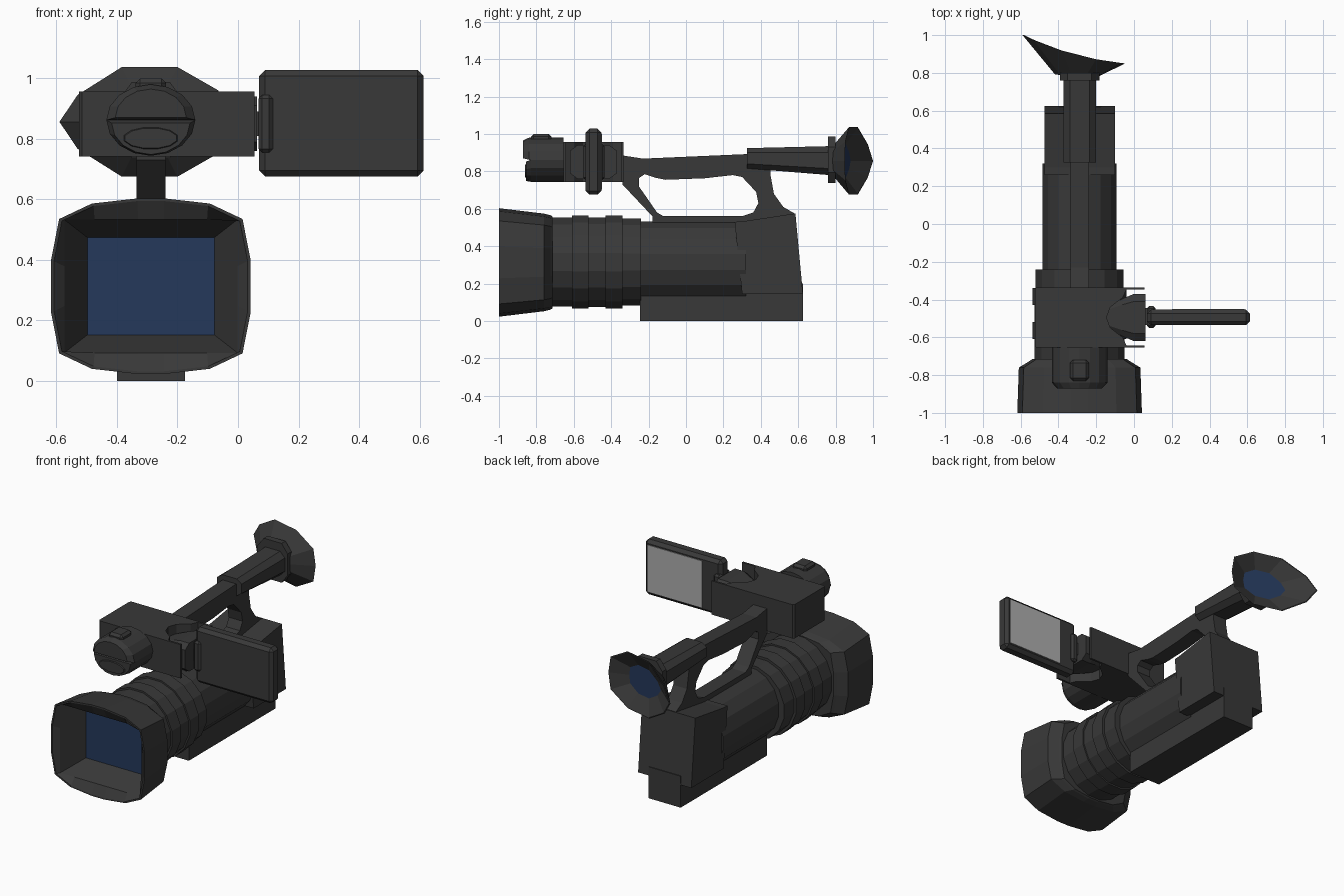
import bpy, bmesh, math
from mathutils import Vector

if "Cube" in bpy.data.objects:
    bpy.data.objects.remove(bpy.data.objects["Cube"])


def material(name, rgb):
    m = bpy.data.materials.new(name)
    m.diffuse_color = (*rgb, 1)
    m.use_nodes = True
    m.node_tree.nodes["Principled BSDF"].inputs["Base Color"].default_value = m.diffuse_color
    return m


DARK = material("dark_grey_plastic", (0.04, 0.04, 0.04))
BLUE = material("blue_glass", (0.018, 0.04, 0.105))
GREY = material("screen_grey", (0.42, 0.42, 0.42))


def finish(name, bm, *mats):
    bmesh.ops.recalc_face_normals(bm, faces=bm.faces)
    me = bpy.data.meshes.new(name)
    bm.to_mesh(me)
    bm.free()
    for m in mats or (DARK,):
        me.materials.append(m)
    ob = bpy.data.objects.new(name, me)
    bpy.context.collection.objects.link(ob)
    return ob


def loft(name, rings, *mats):
    """Skin a list of equal-length rings; the last cap takes the last material."""
    bm = bmesh.new()
    rows = [[bm.verts.new(p) for p in r] for r in rings]
    n = len(rows[0])
    for a, b in zip(rows, rows[1:]):
        for i in range(n):
            bm.faces.new((a[i], a[(i + 1) % n], b[(i + 1) % n], b[i]))
    bm.faces.new(rows[0])
    bm.faces.new(rows[-1]).material_index = max(len(mats) - 1, 0)
    return finish(name, bm, *mats)


def prism(name, loops, axis, lo, hi):
    """Extrude a flat outline (with optional hole loops) along an axis."""
    def place(p):
        c = list(p)
        c.insert(axis, lo)
        return c
    bm = bmesh.new()
    edges = []
    for loop in loops:
        vs = [bm.verts.new(place(p)) for p in loop]
        edges += [bm.edges.new((vs[i - 1], vs[i])) for i in range(len(vs))]
    bmesh.ops.triangle_fill(bm, use_beauty=True, edges=edges)
    ext = bmesh.ops.extrude_face_region(bm, geom=bm.faces[:])
    shift = Vector((0, 0, 0))
    shift[axis] = hi - lo
    bmesh.ops.translate(bm, vec=shift,
                        verts=[g for g in ext["geom"] if isinstance(g, bmesh.types.BMVert)])
    return finish(name, bm)


def box(name, x, y, z, bevel=0.0, mat=DARK):
    bm = bmesh.new()
    bmesh.ops.create_cube(bm, size=1)
    for v in bm.verts:
        v.co = [r[0] + (c + 0.5) * (r[1] - r[0]) for c, r in zip(v.co, (x, y, z))]
    if bevel:
        bmesh.ops.bevel(bm, geom=bm.edges[:], offset=bevel, segments=1, affect='EDGES')
    return finish(name, bm, mat)


def ellipse(y, rx, rz, cx=-0.288, cz=0.315, n=16):
    return [(cx + rx * math.cos(2 * math.pi * (i + 0.5) / n), y,
             cz + rz * math.sin(2 * math.pi * (i + 0.5) / n)) for i in range(n)]


def quad_ring(y, quarter, cx=-0.288, cz=0.313):
    """Mirror a quarter outline into a full ring."""
    q, r = quarter, quarter[::-1]
    pts = q + [(-a, b) for a, b in r] + [(-a, -b) for a, b in q] + [(a, -b) for a, b in r]
    return [(cx + a, y, cz + b) for a, b in pts]


# lens hood with recessed glass
HOOD = [(0.33, 0.085), (0.303, 0.222), (0.195, 0.273), (0.045, 0.29)]


def scaled(sx, sz):
    return [(a * sx, b * sz) for a, b in HOOD]


def rect(a, b):
    return [(a, 0.3 * b), (a, b), (0.65 * a, b), (0.15 * a, b)]


loft("lens_hood", [
    quad_ring(-0.715, scaled(0.76, 0.85)), quad_ring(-0.725, scaled(0.8, 0.87)),
    quad_ring(-0.76, scaled(0.975, 0.9)), quad_ring(-1.0, HOOD),
    quad_ring(-1.0, scaled(0.97, 0.97)), quad_ring(-0.97, rect(0.286, 0.22)),
    quad_ring(-0.82, rect(0.21, 0.161))], DARK, BLUE)

# stepped lens barrel
steps = [(-0.74, 0.243), (-0.61, 0.243), (-0.61, 0.254), (-0.52, 0.254), (-0.52, 0.244),
         (-0.43, 0.244), (-0.43, 0.254), (-0.34, 0.254), (-0.34, 0.238), (-0.24, 0.238)]
loft("lens_barrel", [ellipse(y, r, r) for y, r in steps])

# camera body, rear block and base
loft("body_tube", [ellipse(-0.26, 0.2, 0.22), ellipse(0.32, 0.2, 0.22)])
prism("rear_block", [[(0.3, 0.145), (0.625, 0.145), (0.585, 0.575), (0.3, 0.532),
                      (0.26, 0.53)]], 0, -0.475, -0.1)
box("base", (-0.4, -0.175), (-0.245, 0.625), (0, 0.2))

# carrying handle with finger opening
outer = [(-0.34, 0.885), (-0.23, 0.868), (0.32, 0.892), (0.45, 0.88), (0.452, 0.78),
         (0.47, 0.68), (0.52, 0.61), (0.58, 0.575), (0.56, 0.52), (-0.18, 0.52),
         (-0.18, 0.56), (-0.34, 0.73)]
hole = [(-0.252, 0.72), (-0.25, 0.765), (-0.22, 0.785), (-0.16, 0.765), (-0.11, 0.755),
        (0.1, 0.763), (0.25, 0.78), (0.3, 0.77), (0.375, 0.69), (0.387, 0.63),
        (0.36, 0.58), (0.3, 0.56), (-0.12, 0.56), (-0.155, 0.58)]
prism("handle", [outer, hole], 0, -0.336, -0.239)

# viewfinder tube and flange
CHAMFER = [(1, 0.55), (0.6, 1)]


def octagon(y, rx, rz, cz):
    return quad_ring(y, [(rx * a, rz * b) for a, b in CHAMFER], -0.288, cz)


loft("viewfinder_tube", [octagon(0.325, 0.086, 0.054, 0.87), octagon(0.78, 0.086, 0.078, 0.857)])
loft("viewfinder_flange", [octagon(0.76, 0.105, 0.125, 0.862), octagon(0.8, 0.105, 0.125, 0.862)])

# slanted eyecup with eyepiece glass
rim = [(-0.59, 1.0, 0.856), (-0.53, 0.972, 0.945), (-0.384, 0.918, 1.037), (-0.2, 0.872, 1.037),
       (-0.065, 0.852, 0.96), (-0.048, 0.85, 0.856), (-0.065, 0.852, 0.752),
       (-0.2, 0.872, 0.675), (-0.384, 0.918, 0.675), (-0.53, 0.972, 0.767)]


def cup(s, y0, slope):
    out = []
    for x, y, z in rim:
        px = -0.3 + s * (x + 0.31)
        out.append((px, y0 + slope * (px + 0.3), 0.857 + s * (z - 0.857)))
    return out


inner_rim = [(-0.31 + 0.97 * (x + 0.31), y, 0.857 + 0.97 * (z - 0.857)) for x, y, z in rim]
loft("eyecup", [cup(0.42, 0.785, -0.05), rim, inner_rim, cup(0.5, 0.845, -0.25)], DARK, BLUE)

# control head, open on the right for the screen hinge
prism("control_head", [[(-0.525, -0.645), (-0.515, -0.655), (0.055, -0.655), (0.055, -0.642),
                        (-0.04, -0.642), (-0.06, -0.6), (-0.125, -0.55), (-0.145, -0.495),
                        (-0.125, -0.44), (-0.06, -0.39), (-0.04, -0.348), (0.055, -0.348),
                        (0.055, -0.335), (-0.515, -0.335), (-0.525, -0.345)]],
      2, 0.742, 0.957)
loft("hinge_drum", [[(x, -0.495 + s * a, 0.85 + s * b) for a, b in
                     [(-0.125, -0.06), (-0.085, -0.09), (0.085, -0.09), (0.125, -0.06),
                      (0.125, 0.06), (0.085, 0.09), (-0.085, 0.09), (-0.125, 0.06)]]
                    for x, s in [(-0.15, 0.45), (-0.06, 0.8), (0.0, 1), (0.062, 1)]])
box("hinge_pin", (0.05, 0.09), (-0.535, -0.445), (0.81, 0.89))
box("hinge_arm", (0.068, 0.115), (-0.55, -0.435), (0.755, 0.945), 0.012)

# fold-out screen
box("screen_panel", (0.07, 0.613), (-0.536, -0.453), (0.675, 1.028), 0.02)
box("screen_display", (0.2, 0.585), (-0.455, -0.449), (0.703, 1.0), mat=GREY)

# microphone: upper dome, lower lobe, raised oval, top knob
def half(y, s, sign, dz, n=8):
    return [(-0.288 + 0.147 * s * math.cos(math.pi * i / n), y,
             0.862 + sign * (dz + 0.118 * s * math.sin(math.pi * i / n))) for i in range(n + 1)]


loft("microphone_dome", [half(-0.655, 1, 1, 0), half(-0.84, 1, 1, 0), half(-0.872, 0.8, 1, 0.008)])
loft("microphone_lobe", [half(-0.655, 1, -1, 0), half(-0.83, 1, -1, 0), half(-0.855, 0.88, -1, 0.01)])
loft("microphone_oval", [ellipse(-0.84, 0.1, 0.042, cz=0.802, n=12),
                         ellipse(-0.862, 0.088, 0.034, cz=0.802, n=12)])
box("microphone_knob", (-0.338, -0.238), (-0.83, -0.72), (0.93, 1.0), 0.015)
